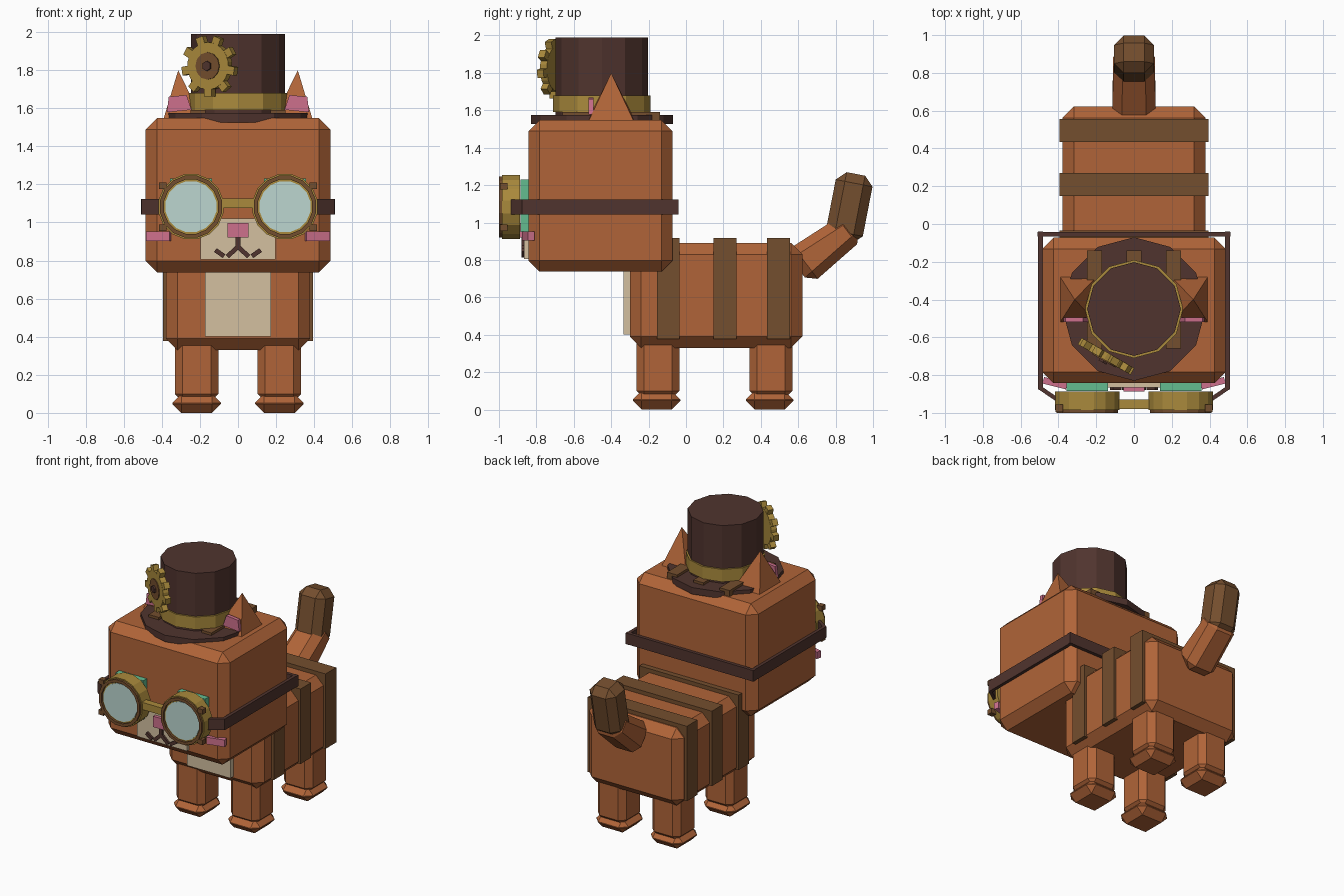
import bpy, bmesh, math
from mathutils import Matrix, Vector, Euler

if "Cube" in bpy.data.objects:
    bpy.data.objects.remove(bpy.data.objects["Cube"])


def material(name, r, g, b):
    m = bpy.data.materials.new(name)
    lin = [((c / 255 + 0.055) / 1.055) ** 2.4 for c in (r, g, b)]
    m.diffuse_color = (*lin, 1)
    m.use_nodes = True
    m.node_tree.nodes["Principled BSDF"].inputs["Base Color"].default_value = m.diffuse_color
    return m


FUR = material("orange fur", 176, 100, 56)
STRIPE = material("brown stripe", 116, 78, 46)
DARK = material("dark leather", 80, 52, 46)
GOLD = material("brass", 170, 138, 60)
CREAM = material("cream", 212, 192, 160)
PINK = material("pink", 205, 112, 140)
GREEN = material("eye green", 100, 188, 144)
GLASS = material("pale glass", 188, 214, 208)


def finish(name, bm, mat, loc=(0, 0, 0), rot=(0, 0, 0)):
    bmesh.ops.recalc_face_normals(bm, faces=bm.faces)
    me = bpy.data.meshes.new(name)
    bm.to_mesh(me)
    bm.free()
    me.materials.append(mat)
    ob = bpy.data.objects.new(name, me)
    ob.location, ob.rotation_euler = loc, rot
    bpy.context.collection.objects.link(ob)
    return ob


def box(name, loc, size, mat, bevel=0, rot=(0, 0, 0), taper=(1, 1)):
    """Box with optional chamfer; taper scales the top in x and y."""
    bm = bmesh.new()
    bmesh.ops.create_cube(bm, size=1)
    for v in bm.verts:
        t = taper if v.co.z > 0 else (1, 1)
        v.co = Vector((v.co.x * size[0] * t[0], v.co.y * size[1] * t[1], v.co.z * size[2]))
    if bevel:
        bmesh.ops.bevel(bm, geom=bm.edges[:], offset=bevel, segments=1,
                        affect='EDGES', profile=0.5, clamp_overlap=True)
    return finish(name, bm, mat, loc, rot)


def span(name, x, y, z, mat, bevel=0):
    """Box given by its extents."""
    lo_hi = (x, y, z)
    return box(name, [(a + b) / 2 for a, b in lo_hi], [b - a for a, b in lo_hi], mat, bevel)


def cyl(name, loc, r, depth, n, mat, rot=(0, 0, 0)):
    bm = bmesh.new()
    bmesh.ops.create_cone(bm, cap_ends=True, segments=n, radius1=r, radius2=r, depth=depth)
    return finish(name, bm, mat, loc, rot)


def ring(name, loc, r_in, r_out, depth, n, mat):
    """Square-section ring around the y axis."""
    bm = bmesh.new()
    h = depth / 2
    loops = [[bm.verts.new((r * math.cos(a), y, r * math.sin(a)))
              for r, y in ((r_in, -h), (r_out, -h), (r_out, h), (r_in, h))]
             for a in (math.tau * (i + 0.5) / n for i in range(n))]
    for i in range(n):
        p, q = loops[i], loops[(i + 1) % n]
        for k in range(4):
            bm.faces.new((p[k], p[(k + 1) % 4], q[(k + 1) % 4], q[k]))
    return finish(name, bm, mat, loc)


# Body, chest and stripes
span("body", (-0.378, 0.378), (-0.30, 0.622), (0.33, 0.89), FUR, 0.06)
span("chest_patch", (-0.173, 0.173), (-0.335, -0.28), (0.40, 0.80), CREAM)
for y in (-0.095, 0.209, 0.494):
    span("body_stripe", (-0.395, 0.395), (y - 0.061, y + 0.061), (0.378, 0.918), STRIPE)

# Legs and paws
for s in (-1, 1):
    for leg_y, paw_y, label in ((-0.15, -0.157, "front"), (0.455, 0.447, "back")):
        box(label + "_leg", (s * 0.217, leg_y, 0.24), (0.23, 0.23, 0.36), FUR, 0.04)
        box(label + "_paw", (s * 0.217, paw_y, 0.05), (0.255, 0.255, 0.1), FUR, 0.047)

# Tail
box("tail_base", (0, 0.75, 0.87), (0.23, 0.225, 0.38), FUR, 0.05,
    (math.radians(-53), 0, 0), (0.95, 0.75))
box("tail_tip", (0, 0.873, 1.078), (0.21, 0.20, 0.37), STRIPE, 0.05, (math.radians(-11), 0, 0))

# Head, with stripes on top that poke through the hat brim
span("head", (-0.485, 0.485), (-0.843, -0.072), (0.737, 1.548), FUR, 0.06)
for x in (-0.21, 0, 0.21):
    span("head_stripe", (x - 0.04, x + 0.04), (-0.66, -0.14), (1.5, 1.592), STRIPE)

# Ears
for s in (-1, 1):
    bm = bmesh.new()
    bmesh.ops.create_cone(bm, cap_ends=True, segments=4, radius1=math.sqrt(0.5), radius2=0,
                          depth=1, matrix=Matrix.Rotation(math.pi / 4, 4, 'Z'))
    bmesh.ops.scale(bm, vec=(0.235, 0.29, 0.3), verts=bm.verts)
    finish("ear", bm, FUR, (s * 0.302, -0.40, 1.65), (0, s * 0.08, 0))
    box("inner_ear", (s * 0.313, -0.507, 1.625), (0.13, 0.026, 0.08), PINK, 0,
        (0, s * 0.1, 0), (0.72, 1))

# Face
span("muzzle", (-0.198, 0.198), (-0.865, -0.82), (0.805, 1.02), CREAM)
span("nose", (-0.055, 0.055), (-0.888, -0.85), (0.92, 0.998), PINK)
span("mouth_line", (-0.012, 0.012), (-0.88, -0.855), (0.862, 0.92), DARK)
for s in (-1, 1):
    box("mouth_inner", (s * 0.03, -0.868, 0.845), (0.07, 0.024, 0.024), DARK, 0, (0, s * 0.75, 0))
    box("mouth_outer", (s * 0.096, -0.868, 0.839), (0.056, 0.024, 0.024), DARK, 0, (0, -s * 0.6, 0))
    box("cheek", (s * 0.418, -0.843, 0.928), (0.128, 0.035, 0.05), PINK, 0, (0, 0, s * 0.25))
    span("eye", (s * 0.247 - 0.11, s * 0.247 + 0.11), (-0.885, -0.83), (0.95, 1.23), GREEN)

# Goggles
for s in (-1, 1):
    x, z = s * 0.247, 1.083
    ring("goggle_housing", (x, -0.936, z), 0.132, 0.174, 0.096, 16, GOLD)
    ring("goggle_rim", (x, -0.991, z), 0.145, 0.166, 0.018, 16, STRIPE)
    cyl("goggle_lens", (x, -0.94, z), 0.136, 0.096, 16, GLASS,
        (math.pi / 2, math.pi / 16, 0))
    for dz in (-0.11, 0.11):
        box("goggle_bolt", (s * 0.395, -0.975, z + dz), (0.04, 0.04, 0.035), STRIPE)
    # strap side and angled front end
    span("strap_side", (s * 0.495 - 0.012, s * 0.495 + 0.012), (-0.875, -0.04), (1.042, 1.122), DARK)
    a, b = Vector((s * 0.497, -0.868, 0)), Vector((s * 0.405, -0.93, 0))
    d = b - a
    box("strap_end", (a + b) / 2 + Vector((0, 0, 1.082)), (d.length, 0.022, 0.08), DARK, 0,
        (0, 0, math.atan2(d.y, d.x)))
span("goggle_bridge", (-0.09, 0.09), (-0.98, -0.93), (1.075, 1.127), GOLD)
span("strap_back", (-0.51, 0.51), (-0.066, -0.042), (1.042, 1.122), DARK)

# Hat
cyl("hat_brim", (0, -0.45, 1.55), 0.38, 0.048, 12, DARK)
cyl("hat_crown", (0, -0.45, 1.77), 0.248, 0.44, 12, DARK)
cyl("hat_band", (0, -0.45, 1.635), 0.26, 0.09, 12, GOLD)

# Gear on the hat: disc with nine teeth, hub and bolt, facing front left
face = Euler((math.pi / 2, 0, math.radians(-30)))
out = Vector((-0.5, -0.866, 0))
centre = Vector((-0.148, -0.70, 1.822))
cyl("gear_disc", centre, 0.125, 0.042, 18, GOLD, face)
for i in range(9):
    a = -math.pi / 2 + math.tau * i / 9
    turn = face.to_matrix() @ Matrix.Rotation(a, 3, 'Z')
    box("gear_tooth", centre + turn @ Vector((0.135, 0, 0)), (0.05, 0.045, 0.04), GOLD, 0,
        turn.to_euler())
cyl("gear_hub", centre + out * 0.005, 0.072, 0.044, 12, STRIPE, face)
cyl("gear_bolt", centre + out * 0.01, 0.027, 0.056, 6, DARK, face)
